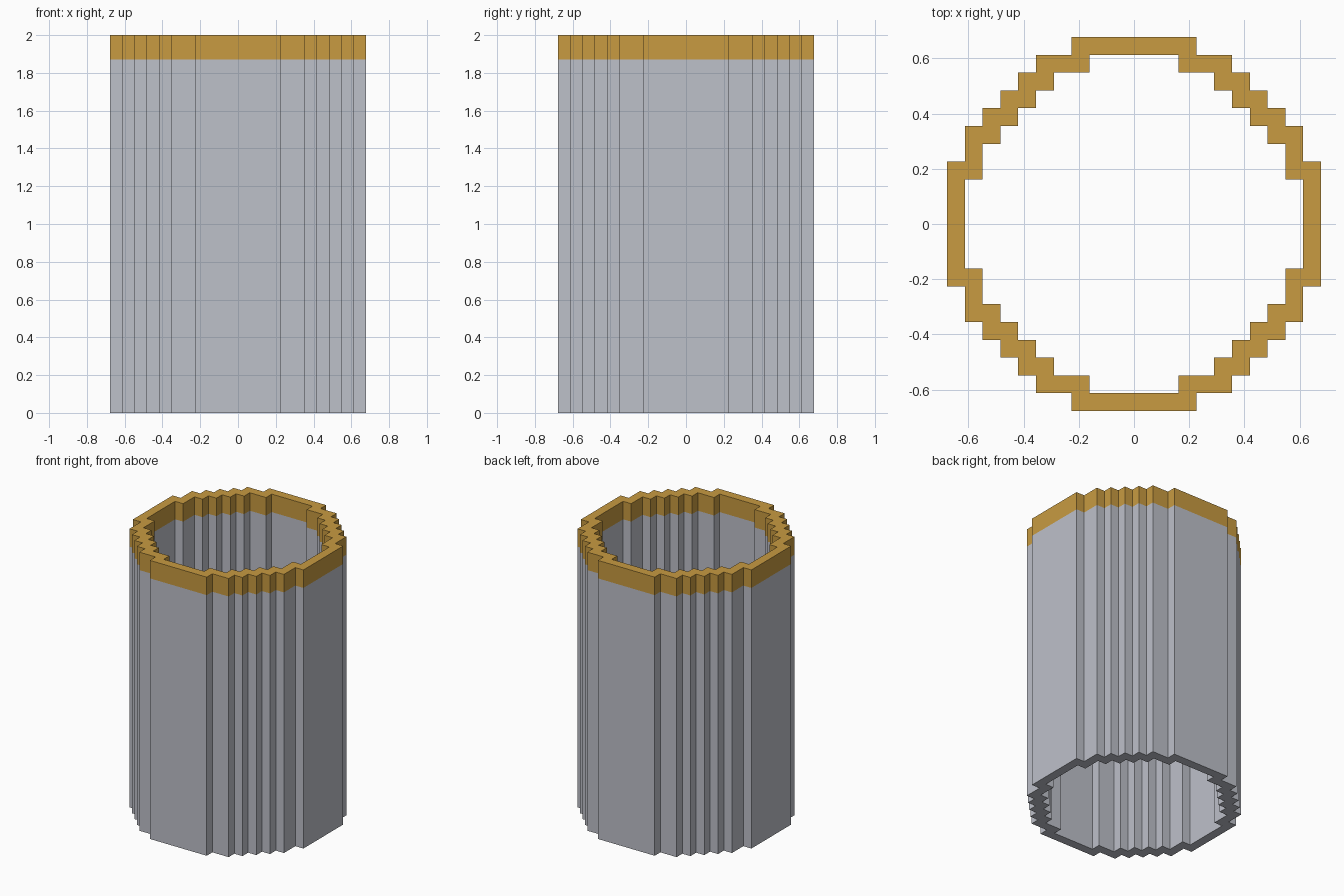
import bpy, bmesh

if "Cube" in bpy.data.objects:
    bpy.data.objects.remove(bpy.data.objects["Cube"])

U = 2 / 31  # one block of the stepped grid


def material(name, rgb):
    m = bpy.data.materials.new(name)
    m.diffuse_color = (*rgb, 1)
    m.use_nodes = True
    m.node_tree.nodes["Principled BSDF"].inputs["Base Color"].default_value = m.diffuse_color
    return m


grey = material("pale grey", (0.515, 0.533, 0.591))
gold = material("gold", (0.578, 0.328, 0.053))

# Stepped quarter outline: outer corners from the +y side round to the +x side
CORNERS = [(3.5, 10.5), (5.5, 9.5), (6.5, 8.5), (7.5, 7.5),
           (8.5, 6.5), (9.5, 5.5), (10.5, 3.5)]


def outline(inset):
    quarter = []
    for i, (x, y) in enumerate(CORNERS):
        quarter.append((x - inset, y - inset))
        if i + 1 < len(CORNERS):
            quarter.append((x - inset, CORNERS[i + 1][1] - inset))
    pts = []
    for _ in range(4):  # quarter turns, clockwise
        pts += quarter
        quarter = [(y, -x) for x, y in quarter]
    return [(x * U, y * U) for x, y in pts]


# Open tube: outer and inner walls, rims, with a gold band at the top
bm = bmesh.new()
heights = [0, 29 * U, 31 * U]
outer, inner = [[[bm.verts.new((x, y, z)) for x, y in outline(inset)]
                 for z in heights] for inset in (0, 1)]


def bridge(a, b, mat):
    n = len(a)
    for i in range(n):
        j = (i + 1) % n
        bm.faces.new((a[i], a[j], b[j], b[i])).material_index = mat


for wall in (outer, inner):
    bridge(wall[0], wall[1], 0)
    bridge(wall[1], wall[2], 1)
bridge(outer[0], inner[0], 0)  # bottom rim
bridge(outer[2], inner[2], 1)  # top rim
bmesh.ops.recalc_face_normals(bm, faces=bm.faces)

mesh = bpy.data.meshes.new("stepped_tube")
bm.to_mesh(mesh)
bm.free()
mesh.materials.append(grey)
mesh.materials.append(gold)
bpy.context.collection.objects.link(bpy.data.objects.new("stepped_tube", mesh))
